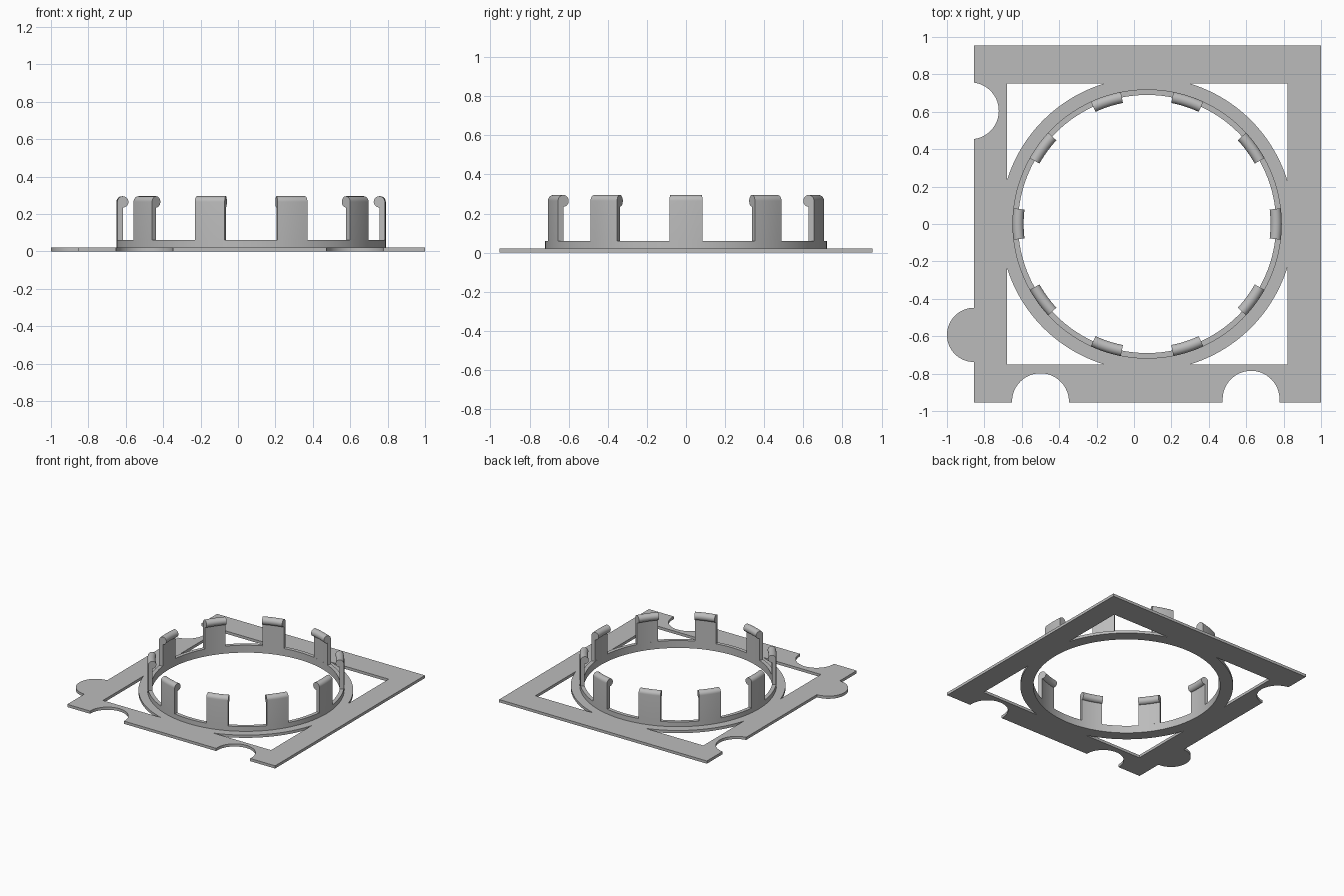
import bpy, bmesh
from math import cos, sin, radians, degrees, acos, pi

cube = bpy.data.objects.get("Cube")
if cube:
    bpy.data.objects.remove(cube, do_unlink=True)

CX = 0.07                 # ring centre along x
PLATE_T = 0.022           # plate thickness
BORE, WALL = 0.69, 0.72   # ring wall inner and outer radius
FLANGE, WINDOW = 0.785, 0.75
RING_TOP, BEAD_Z = 0.06, 0.265

grey = bpy.data.materials.new("plain_grey")
grey.use_nodes = True
colour = (0.5, 0.5, 0.5, 1)
grey.diffuse_color = colour
grey.node_tree.nodes["Principled BSDF"].inputs["Base Color"].default_value = colour


def arc(cx, cy, r, a0, a1, n):
    """Points on an arc, angles in degrees."""
    angles = [radians(a0 + (a1 - a0) * i / n) for i in range(n + 1)]
    return [(cx + r * cos(a), cy + r * sin(a)) for a in angles]


def finish(name, bm):
    bmesh.ops.remove_doubles(bm, verts=bm.verts, dist=0.00005)
    bmesh.ops.recalc_face_normals(bm, faces=bm.faces)
    mesh = bpy.data.meshes.new(name)
    bm.to_mesh(mesh)
    bm.free()
    mesh.materials.append(grey)
    mesh.shade_smooth()
    mesh.set_sharp_from_angle(angle=radians(30))
    obj = bpy.data.objects.new(name, mesh)
    bpy.context.collection.objects.link(obj)
    return obj


def flat_plate(name, loops, thickness):
    """Fill an outline with holes and give it thickness."""
    curve = bpy.data.curves.new(name + "_outline", 'CURVE')
    curve.dimensions = '2D'
    curve.fill_mode = 'BOTH'
    curve.extrude = thickness / 2
    for loop in loops:
        spline = curve.splines.new('POLY')
        spline.points.add(len(loop) - 1)
        for point, (x, y) in zip(spline.points, loop):
            point.co = (x, y, 0, 1)
        spline.use_cyclic_u = True
    helper = bpy.data.objects.new(name + "_outline", curve)
    bpy.context.collection.objects.link(helper)
    graph = bpy.context.evaluated_depsgraph_get()
    mesh = bpy.data.meshes.new_from_object(helper.evaluated_get(graph))
    bm = bmesh.new()
    bm.from_mesh(mesh)
    bmesh.ops.translate(bm, verts=bm.verts, vec=(0, 0, thickness / 2))
    bpy.data.objects.remove(helper, do_unlink=True)
    bpy.data.meshes.remove(mesh)
    return finish(name, bm)


def revolve(name, profile, a0, a1, steps):
    """Sweep a closed (radius, z) profile about the ring axis."""
    full = a1 - a0 >= 360
    bm = bmesh.new()
    rows = []
    for i in range(steps if full else steps + 1):
        a = radians(a0 + (a1 - a0) * i / steps)
        rows.append([bm.verts.new((CX + r * cos(a), r * sin(a), z)) for r, z in profile])
    n = len(profile)
    for i in range(steps):
        p, q = rows[i], rows[(i + 1) % len(rows)]
        for j in range(n):
            k = (j + 1) % n
            bm.faces.new((p[j], p[k], q[k], q[j]))
    if not full:
        bm.faces.new(rows[0])
        bm.faces.new(rows[-1])
    return finish(name, bm)


# Plate outline: two front notches, a left-edge notch and a round tab
outline = [(-0.855, -0.955)]
outline += [(-0.652, -0.955)] + arc(-0.5, -0.95, 0.152, 180, 0, 32) + [(-0.348, -0.955)]
outline += [(0.474, -0.955)] + arc(0.626, -0.937, 0.152, 180, 0, 32) + [(0.778, -0.955)]
outline += [(1, -0.955), (1, 0.955), (-0.855, 0.955)]
outline += arc(-0.875, 0.605, 0.152, 82.4, -82.4, 32)
outline += arc(-0.855, -0.593, 0.145, 90, 270, 32)

# Corner windows between the square frame and the round flange
start = degrees(acos(WINDOW / FLANGE))
windows = []
for sx in (-1, 1):
    for sy in (-1, 1):
        corner = arc(0, 0, FLANGE, start, 90 - start, 32) + [(WINDOW, WINDOW)]
        windows.append([(CX + sx * x, sy * y) for x, y in corner])
bore = arc(CX, 0, BORE, 0, 360, 120)[:-1]
flat_plate("base_plate", [outline, bore] + windows, PLATE_T)

# Raised ring around the bore
revolve("ring_wall", [(BORE, PLATE_T), (WALL, PLATE_T), (WALL, RING_TOP), (BORE, RING_TOP)],
        0, 360, 120)

# Ten upright clips, each ending in an inward round bead
clip_profile = [(BORE, RING_TOP), (WALL, RING_TOP)]
clip_profile += arc(BORE, BEAD_Z, WALL - BORE, 0, 270, 24)
for i in range(10):
    revolve(f"clip_{i + 1}", clip_profile, i * 36 - 6.7, i * 36 + 6.7, 6)
